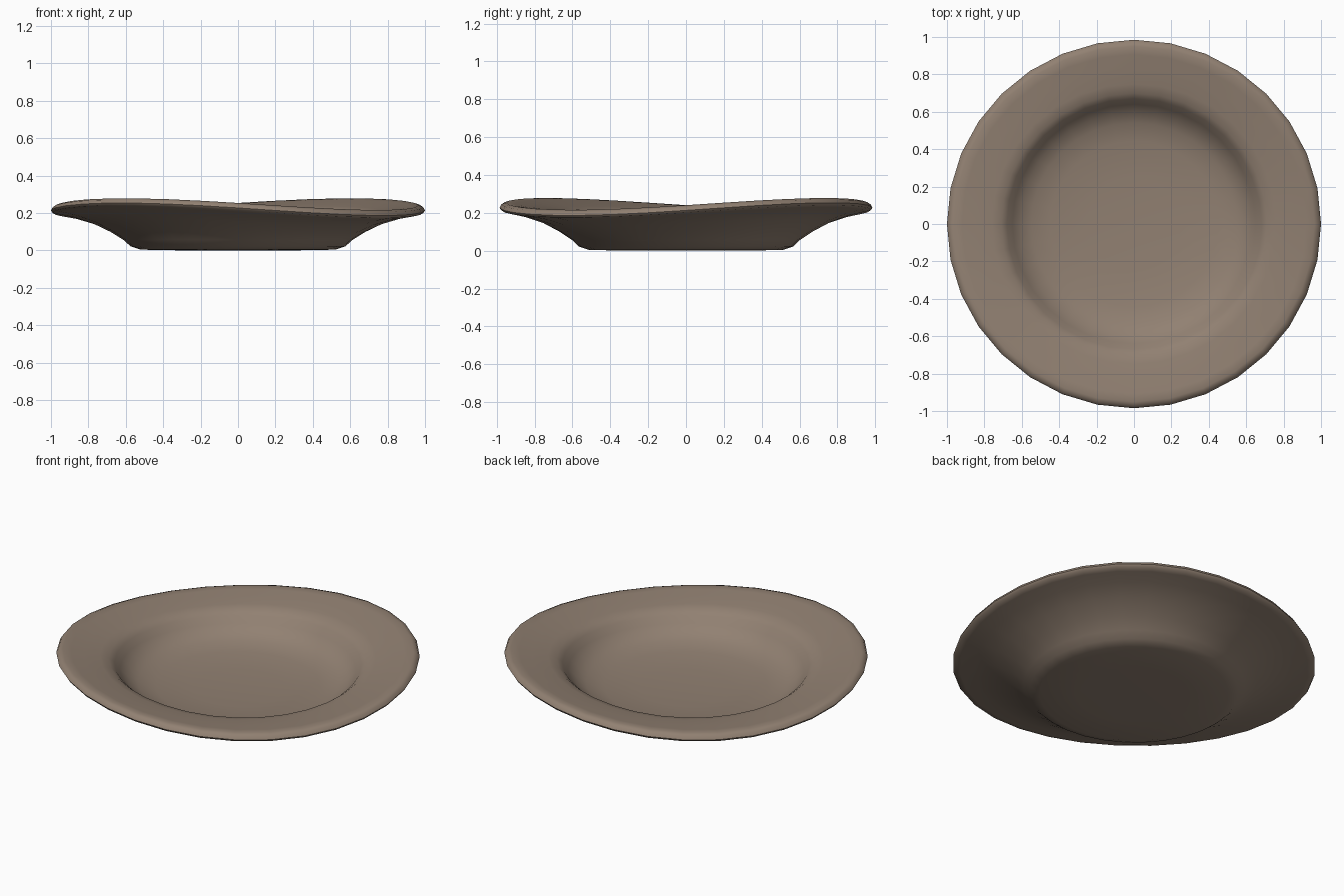
import bpy, bmesh, math
from mathutils import Vector

cube = bpy.data.objects.get("Cube")
if cube:
    bpy.data.objects.remove(cube, do_unlink=True)

SEGMENTS = 32

# Cross-section as (radius, height): underside, lip, rim, well, floor
PROFILE = [
    (0, 0.0), (0.3, 0.0), (0.52, 0.004), (0.575, 0.022), (0.61, 0.055),
    (0.68, 0.10), (0.78, 0.15), (0.88, 0.183), (0.96, 0.2),
    (0.992, 0.208), (1.0, 0.22), (0.99, 0.238), (0.965, 0.247),
    (0.92, 0.241), (0.85, 0.23), (0.76, 0.217), (0.71, 0.205),
    (0.68, 0.182), (0.65, 0.145), (0.61, 0.108), (0.55, 0.078),
    (0.45, 0.058), (0.25, 0.045), (0, 0.042),
]

# Matte clay glaze
clay = bpy.data.materials.new("warm_brown_clay")
colour = (0.285, 0.218, 0.168, 1)
clay.use_nodes = True
clay.diffuse_color = colour
bsdf = clay.node_tree.nodes["Principled BSDF"]
bsdf.inputs["Base Color"].default_value = colour
bsdf.inputs["Roughness"].default_value = 0.8

# Spin the cross-section into a closed dish
bm = bmesh.new()
ring = [bm.verts.new((r, 0, z)) for r, z in PROFILE]
edges = [bm.edges.new(pair) for pair in zip(ring, ring[1:])]
bmesh.ops.spin(bm, geom=ring + edges, axis=Vector((0, 0, 1)), cent=Vector(),
               angle=math.tau, steps=SEGMENTS, use_duplicate=False)
bmesh.ops.remove_doubles(bm, verts=bm.verts[:], dist=0.0005)
bmesh.ops.recalc_face_normals(bm, faces=bm.faces[:])

# Gentle hand-made warp: the rim rises and dips like a saddle
for v in bm.verts:
    r = math.hypot(v.co.x, v.co.y)
    angle = math.atan2(v.co.y, v.co.x)
    weight = max(0, (r - 0.5) / 0.5) * min(1, v.co.z / 0.15)
    v.co.z += weight * (0.033 * math.sin(2 * angle) - 0.007 * math.cos(2 * angle))
    v.co.y *= 0.985

mesh = bpy.data.meshes.new("plate")
bm.to_mesh(mesh)
bm.free()
mesh.materials.append(clay)
plate = bpy.data.objects.new("plate", mesh)
bpy.context.collection.objects.link(plate)

# Smooth shading
bpy.context.view_layer.objects.active = plate
plate.select_set(True)
bpy.ops.object.shade_smooth_by_angle(angle=math.radians(60))
